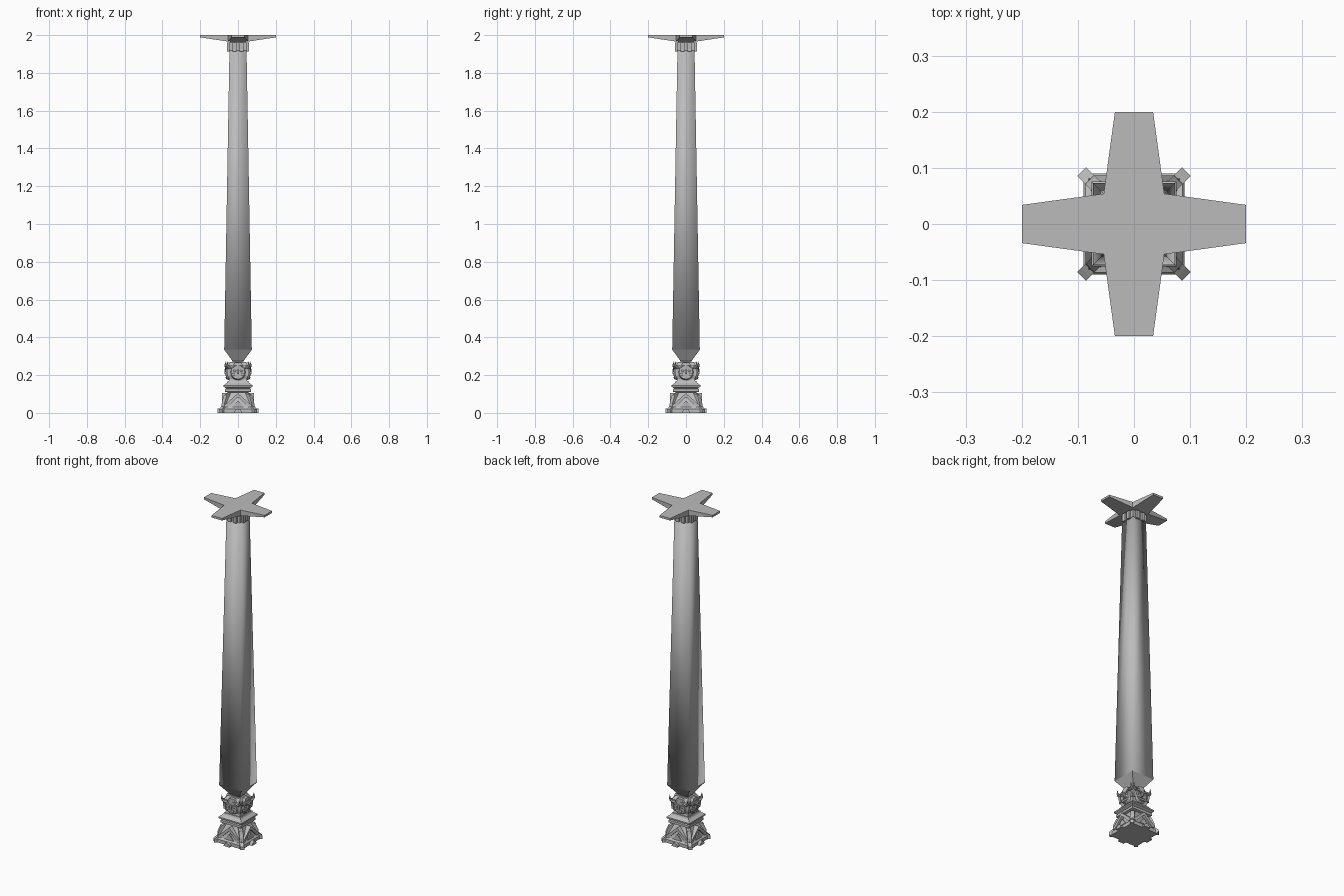
import bpy, bmesh, math
from mathutils import Matrix, Vector

cube = bpy.data.objects.get("Cube")
if cube:
    bpy.data.objects.remove(cube)

stone = bpy.data.materials.new("grey stone")
stone.use_nodes = True
GREY = (0.5, 0.5, 0.5, 1)
stone.diffuse_color = GREY
stone.node_tree.nodes["Principled BSDF"].inputs["Base Color"].default_value = GREY


def finish(name, bm, smooth=False, turns=1, start=0):
    """Repeat the shape around the z axis and make an object of it."""
    bmesh.ops.rotate(bm, verts=bm.verts, matrix=Matrix.Rotation(math.radians(start), 3, 'Z'))
    source = bm.verts[:] + bm.edges[:] + bm.faces[:]
    for k in range(1, turns):
        copy = bmesh.ops.duplicate(bm, geom=source)["geom"]
        verts = [g for g in copy if isinstance(g, bmesh.types.BMVert)]
        bmesh.ops.rotate(bm, verts=verts, matrix=Matrix.Rotation(k * math.tau / turns, 3, 'Z'))
    bmesh.ops.recalc_face_normals(bm, faces=bm.faces)
    for f in bm.faces:
        f.smooth = smooth
    mesh = bpy.data.meshes.new(name)
    bm.to_mesh(mesh)
    bm.free()
    mesh.materials.append(stone)
    obj = bpy.data.objects.new(name, mesh)
    bpy.context.collection.objects.link(obj)
    return obj


def bridge(bm, rings):
    n = len(rings[0])
    for a, b in zip(rings, rings[1:]):
        for i in range(n):
            bm.faces.new((a[i], a[(i + 1) % n], b[(i + 1) % n], b[i]))
    bm.faces.new(rings[0][::-1])
    bm.faces.new(rings[-1])


def square_loft(name, sections, smooth=False):
    """Stack square sections given as (half width, height)."""
    bm = bmesh.new()
    corners = ((-1, -1), (1, -1), (1, 1), (-1, 1))
    bridge(bm, [[bm.verts.new((x * h, y * h, z)) for x, y in corners] for h, z in sections])
    return finish(name, bm, smooth)


def prism(bm, outline, y0, y1):
    """Extrude an (x, z) outline from y0 to y1."""
    bridge(bm, [[bm.verts.new((x, y, z)) for x, z in outline] for y in (y0, y1)])


def box(bm, size, centre, tilt=0):
    m = Matrix.Translation(centre) @ Matrix.Rotation(tilt, 4, 'Y') @ Matrix.Diagonal((*size, 1))
    bmesh.ops.create_cube(bm, size=1, matrix=m)


def ball(bm, size, centre):
    m = Matrix.Translation(centre) @ Matrix.Diagonal((*size, 1))
    bmesh.ops.create_uvsphere(bm, u_segments=10, v_segments=6, radius=1, matrix=m)


def spike(bm, points, radii):
    """Tapered six-sided tube through the points."""
    pts = [Vector(p) for p in points]
    rings = []
    for i, p in enumerate(pts):
        along = pts[min(i + 1, len(pts) - 1)] - pts[max(i - 1, 0)]
        q = along.to_track_quat('Z', 'Y')
        rings.append([bm.verts.new(p + q @ Vector((radii[i] * math.cos(a), radii[i] * math.sin(a), 0)))
                      for a in [k * math.tau / 6 for k in range(6)]])
    bridge(bm, rings)


# Plinth, moulding, head block and shaft
square_loft("plinth", [(.09, 0), (.09, .02), (.082, .03), (.074, .06), (.054, .105), (.054, .12)])
square_loft("moulding", [(.055, .108), (.068, .112), (.068, .126), (.062, .13), (.076, .138),
                         (.076, .146), (.06, .158), (.055, .168)])
square_loft("head_block", [(.05, .16), (.047, .18), (.054, .2), (.054, .25), (.04, .27)])
square_loft("shaft_foot", [(.03, .255), (.03, .275), (.073, .335)])
square_loft("shaft", [(.073, .335), (.045, 1.93)], smooth=True)

# Diagonal buttresses ending in corner feet
bm = bmesh.new()
prism(bm, [(.05, 0), (.132, 0), (.132, .018), (.122, .027), (.112, .035),
           (.11, .058), (.094, .095), (.05, .11)], -.011, .011)
finish("corner_buttresses", bm, turns=4, start=45)

# Rounded toe in the middle of each side
bm = bmesh.new()
arch = [(.02 * math.cos(a), .022 * math.sin(a)) for a in [k * math.pi / 6 for k in range(7)]]
prism(bm, arch, -.108, -.07)
finish("side_toes", bm, turns=4)

# Gabled chevron on each side of the plinth
bm = bmesh.new()
for s in (-1, 1):
    prism(bm, [(0, .104), (0, .084), (s * .055, .03), (s * .072, .03), (s * .072, .04)], -.086, -.05)
prism(bm, [(-.03, .03), (.03, .03), (0, .065)], -.084, -.05)
finish("gable_chevrons", bm, turns=4)

# Carved round mask on each side of the head block
bm = bmesh.new()
mask = Matrix.Translation((0, -.054, .215)) @ Matrix.Rotation(math.pi / 2, 4, 'X')
bmesh.ops.create_cone(bm, cap_ends=True, segments=16, radius1=.043, radius2=.036, depth=.018, matrix=mask)
finish("masks", bm, turns=4)

# Brows, eyes, nose, lips and cheeks
bm = bmesh.new()
for s in (-1, 1):
    box(bm, (.034, .01, .008), (s * .019, -.065, .234), -s * .3)
    ball(bm, (.008, .005, .006), (s * .017, -.063, .222))
    ball(bm, (.01, .006, .008), (s * .025, -.06, .203))
box(bm, (.01, .012, .026), (0, -.066, .219))
box(bm, (.036, .008, .006), (0, -.064, .2))
box(bm, (.028, .008, .006), (0, -.063, .187))
finish("mask_features", bm, turns=4)

# Horns and ears beside each mask
bm = bmesh.new()
for s in (-1, 1):
    spike(bm, [(s * .03, -.056, .243), (s * .046, -.062, .24), (s * .057, -.066, .25),
               (s * .056, -.068, .272)], [.009, .008, .006, .001])
    box(bm, (.012, .014, .04), (s * .05, -.052, .215), s * .15)
finish("horns_and_ears", bm, turns=4)

# Crest over each mask
bm = bmesh.new()
prism(bm, [(-.028, .25), (.028, .25), (.014, .268), (-.014, .268)], -.062, -.03)
finish("mask_crests", bm, turns=4)

# Capital of four blocks round a core, with a narrow neck
bm = bmesh.new()
for s in (-1, 1):
    box(bm, (.022, .03, .046), (s * .018, -.043, 1.937))
finish("capital_blocks", bm, turns=4)
square_loft("capital_core", [(.047, 1.918), (.047, 1.96), (.04, 1.968), (.04, 1.985)])

# Cross-shaped top slab, thinner toward the tips
bm = bmesh.new()
top, low = [], []
for k in range(4):
    turn = Matrix.Rotation(k * math.pi / 2, 3, 'Z')
    for x, y, z in ((.054, -.054, 1.966), (.2, -.034, 1.988), (.2, .034, 1.988)):
        top.append(bm.verts.new(turn @ Vector((x, y, 2))))
        low.append(bm.verts.new(turn @ Vector((x, y, z))))
bm.faces.new(top)
for i in range(12):
    j = (i + 1) % 12
    bm.faces.new((top[i], low[i], low[j], top[j]))
for k in range(0, 12, 3):
    bm.faces.new([low[(k + i) % 12] for i in range(4)])
bm.faces.new(low[::3])
finish("cross_slab", bm)
